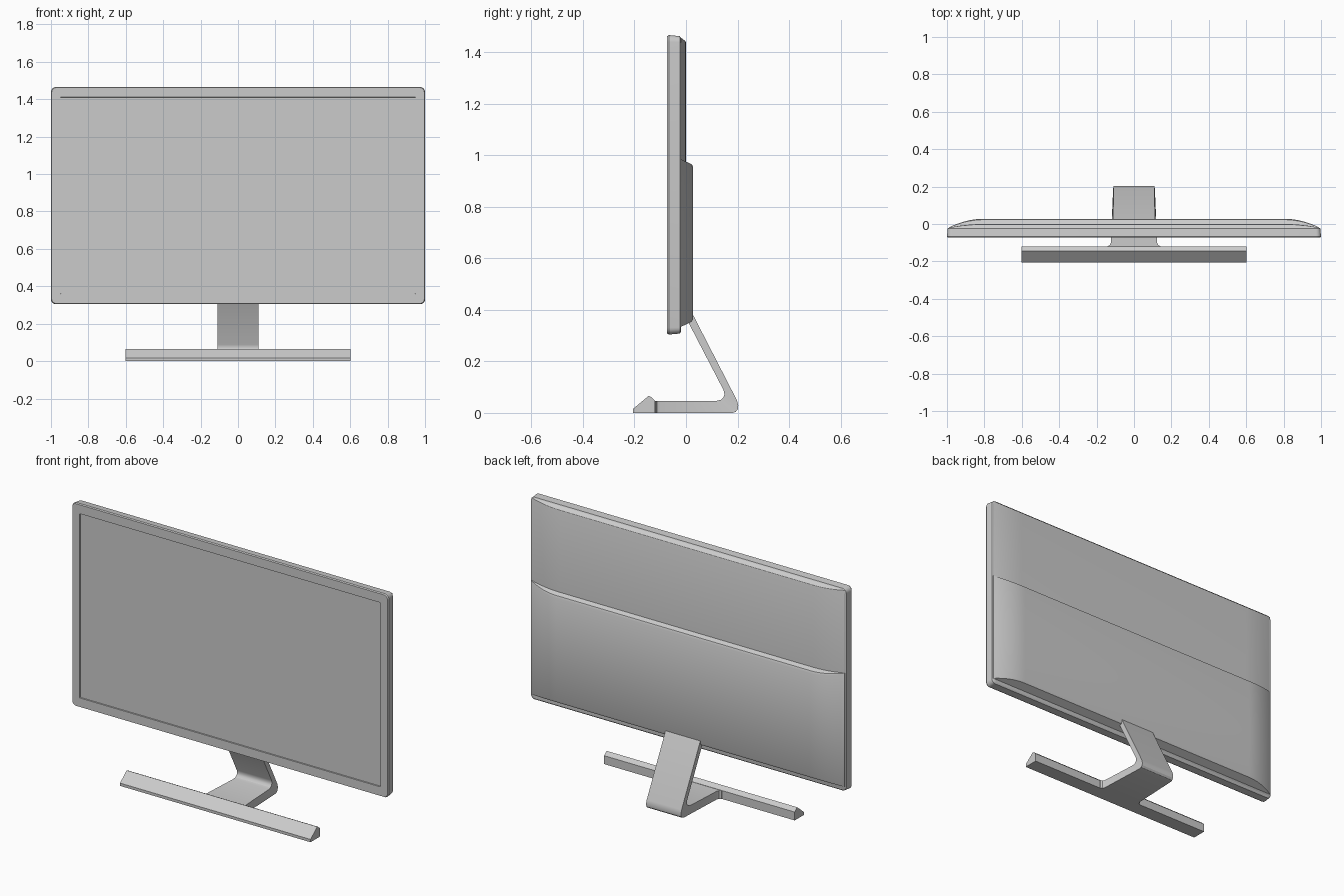
import bpy, bmesh, math

if "Cube" in bpy.data.objects:
    bpy.data.objects.remove(bpy.data.objects["Cube"])


def loft(name, rings):
    """Skin a list of equal-length point rings and cap both ends."""
    bm = bmesh.new()
    vs = [[bm.verts.new(p) for p in ring] for ring in rings]
    n = len(vs[0])
    for a, b in zip(vs, vs[1:]):
        for i in range(n):
            j = (i + 1) % n
            bm.faces.new((a[i], a[j], b[j], b[i]))
    bm.faces.new(vs[0])
    bm.faces.new(vs[-1])
    bmesh.ops.recalc_face_normals(bm, faces=bm.faces[:])
    mesh = bpy.data.meshes.new(name)
    bm.to_mesh(mesh)
    bm.free()
    ob = bpy.data.objects.new(name, mesh)
    bpy.context.collection.objects.link(ob)
    bpy.context.view_layer.objects.active = ob
    ob.select_set(True)
    bpy.ops.object.shade_smooth_by_angle(angle=math.radians(30))
    ob.select_set(False)
    return ob


def rounded_rect(y, hw, hh, r, zc=0.885, steps=6):
    pts = []
    for k, (sx, sz) in enumerate(((1, 1), (-1, 1), (-1, -1), (1, -1))):
        for s in range(steps + 1):
            a = math.pi / 2 * (k + s / steps)
            pts.append((sx * (hw - r) + r * math.cos(a), y,
                        zc + sz * (hh - r) + r * math.sin(a)))
    return pts


# Display frame with chamfered rim and recessed screen
loft("display_frame", [rounded_rect(*r) for r in (
    (-0.019, 0.988, 0.569, 0.018),
    (-0.024, 0.996, 0.577, 0.024),
    (-0.066, 1.000, 0.581, 0.027),
    (-0.073, 0.996, 0.577, 0.024),
    (-0.073, 0.950, 0.526, 0.002),
    (-0.067, 0.949, 0.525, 0.002))])


# Back shells: flat in the middle, curving to nothing at both sides
def back_shell(name, depth, hw, profile):
    curve = [0.8 + (hw - 0.8) * i / 12 for i in range(13)]
    rings = []
    for x in [-c for c in reversed(curve)] + curve:
        t = (abs(x) - 0.8) / (hw - 0.8)
        f = 1 - 0.95 * t * t
        rings.append([(x, -0.021 + depth * f * k, z + dz * f)
                      for z, dz, k in profile])
    return loft(name, rings)


back_shell("upper_back_shell", 0.021, 0.99, (
    (1.457, 0, 0), (1.457, -0.014, 0.9), (1.457, -0.02, 1),
    (0.9, 0, 1), (0.9, 0, 0)))
back_shell("lower_back_shell", 0.049, 0.99, (
    (0.985, 0, 0), (0.985, -0.021, 0.9), (0.985, -0.033, 1),
    (0.333, 0.033, 1), (0.333, 0.022, 0.9), (0.333, 0, 0)))

# Wedge-shaped foot bar
bar = ((-0.205, 0), (-0.205, 0.016), (-0.145, 0.066),
       (-0.136, 0.062), (-0.121, 0.048), (-0.121, 0))
loft("foot_bar", [[(x, y, z) for y, z in bar] for x in (-0.602, 0.602)])

# Bent stand arm: outer y, z, inner y, z, half width
arm = ((-0.13, 0, -0.13, 0.047, 0.145),
       (-0.119, 0, -0.119, 0.047, 0.141),
       (-0.113, 0, -0.113, 0.047, 0.130),
       (-0.100, 0, -0.100, 0.047, 0.124),
       (0.180, 0, 0.120, 0.047, 0.112),
       (0.193, 0.004, 0.136, 0.051, 0.111),
       (0.201, 0.014, 0.145, 0.060, 0.11),
       (0.203, 0.030, 0.149, 0.072, 0.11),
       (0.197, 0.050, 0.146, 0.088, 0.11),
       (0.025, 0.385, 0.002, 0.365, 0.11))
loft("stand_arm", [[(-w, oy, oz), (w, oy, oz), (w, iy, iz), (-w, iy, iz)]
                   for oy, oz, iy, iz, w in arm])
